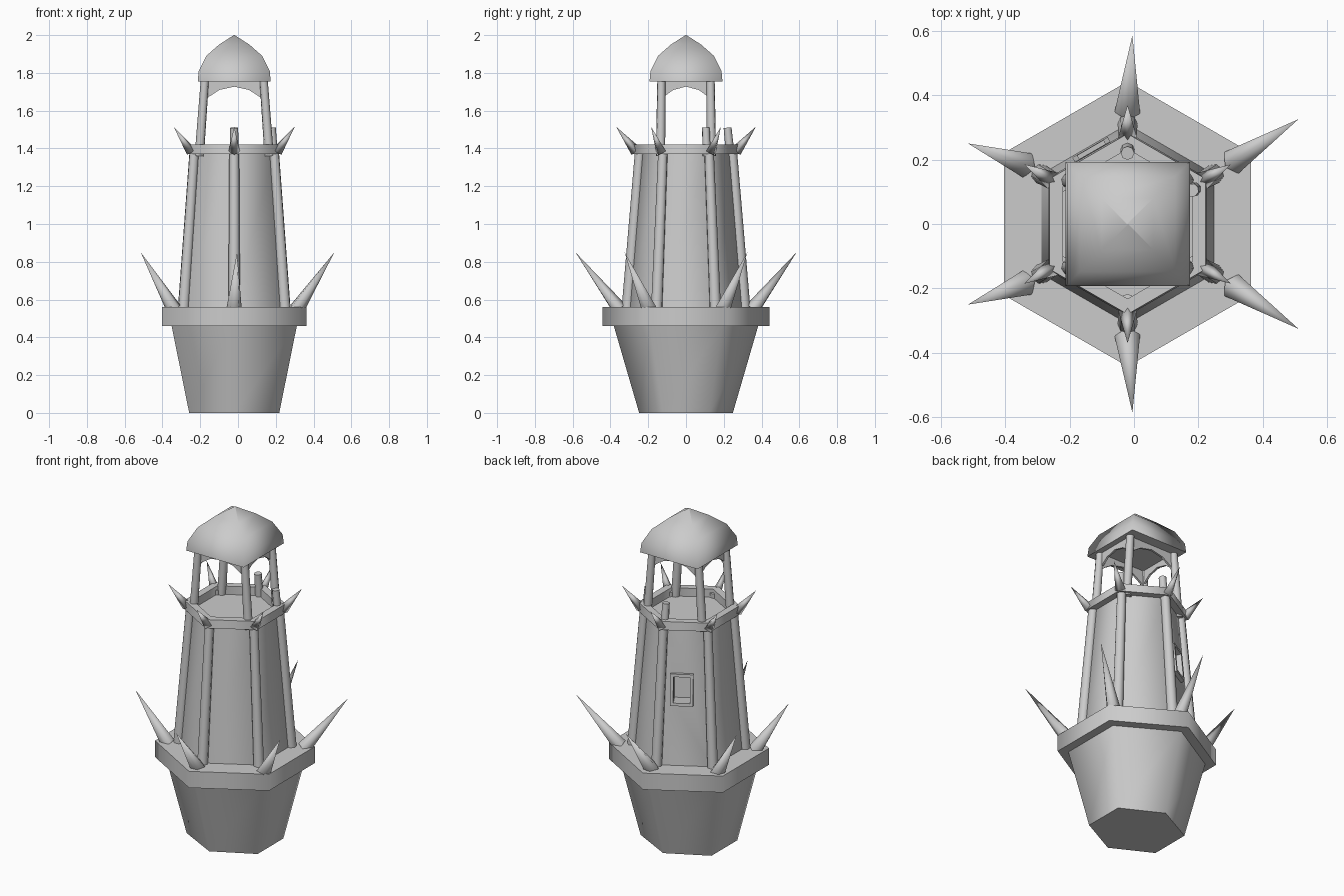
import bpy, bmesh
from math import sin, cos, pi, radians
from mathutils import Vector, Matrix

cube = bpy.data.objects.get("Cube")
if cube:
    bpy.data.objects.remove(cube, do_unlink=True)

stone = bpy.data.materials.new("grey_stone")
stone.use_nodes = True
GREY = (0.6, 0.6, 0.6, 1)
stone.diffuse_color = GREY
stone.node_tree.nodes["Principled BSDF"].inputs["Base Color"].default_value = GREY

CX = -0.02  # tower axis


def finish(name, bm, smooth=True):
    bmesh.ops.recalc_face_normals(bm, faces=bm.faces)
    for f in bm.faces:
        f.smooth = smooth
    mesh = bpy.data.meshes.new(name)
    bm.to_mesh(mesh)
    bm.free()
    mesh.materials.append(stone)
    obj = bpy.data.objects.new(name, mesh)
    bpy.context.collection.objects.link(obj)
    return obj


def hexagon(radius, z, stretch=1.0):
    """Hexagon with points toward +y and -y."""
    return [Vector((CX + radius * stretch * cos(a), radius * sin(a), z))
            for a in (radians(30 + 60 * k) for k in range(6))]


def square(half, z):
    return [Vector((CX + sx * half, sy * half, z))
            for sx, sy in ((1, 1), (-1, 1), (-1, -1), (1, -1))]


def loft(name, loops, closed=False, sharp_rows=()):
    """Skin equal loops; cap the ends unless the section is closed."""
    bm = bmesh.new()
    rows = [[bm.verts.new(p) for p in loop] for loop in loops]
    n = len(rows[0])
    pairs = list(zip(rows, rows[1:])) + ([(rows[-1], rows[0])] if closed else [])
    for a, b in pairs:
        for i in range(n):
            j = (i + 1) % n
            bm.faces.new((a[i], a[j], b[j], b[i]))
    if not closed:
        bm.faces.new(rows[0])
        bm.faces.new(rows[-1])
    for r in sharp_rows:
        for i in range(n):
            bm.edges.get((rows[r][i], rows[r][(i + 1) % n])).smooth = False
    return finish(name, bm)


def pole(name, start, end, r1, r2, sides=8):
    """Round or pointed bar between two points."""
    start, end = Vector(start), Vector(end)
    axis = end - start
    bm = bmesh.new()
    place = Matrix.Translation((start + end) / 2) @ axis.to_track_quat('Z', 'Y').to_matrix().to_4x4()
    bmesh.ops.create_cone(bm, cap_ends=True, segments=sides, radius1=r1, radius2=r2,
                          depth=axis.length, matrix=place)
    for e in bm.edges:
        if any(len(f.verts) == sides and sides > 4 for f in e.link_faces):
            e.smooth = False
    return finish(name, bm)


def box(name, size, place):
    bm = bmesh.new()
    bmesh.ops.create_cube(bm, size=1, matrix=place @ Matrix.Diagonal((*size, 1)))
    return finish(name, bm, False)


# Flared base, lower ledge, tapering tower and upper rim
loft("base", [hexagon(0.248, 0, 1.11), hexagon(0.385, 0.47)], sharp_rows=(0, 1))
loft("lower_ledge", [hexagon(0.442, 0.46), hexagon(0.442, 0.56)], sharp_rows=(0, 1))
tower = loft("tower_wall", [hexagon(0.31, 0.55), hexagon(0.24, 1.37)], sharp_rows=(0, 1))
loft("upper_rim", [hexagon(0.285, 1.37), hexagon(0.28, 1.42),
                   hexagon(0.232, 1.42), hexagon(0.232, 1.37)],
     closed=True, sharp_rows=(0, 1, 2, 3))

# Leaning corner columns
for k, (a, b) in enumerate(zip(hexagon(0.31, 0.55), hexagon(0.243, 1.4))):
    pole(f"corner_column_{k + 1}", a, b, 0.031, 0.026)

# Long spikes on the ledge, mirrored front to back
for side, tag in ((1, "back"), (-1, "front")):
    for label, foot, tip in (("left", (0.31, 0.195), (0.51, 0.325)),
                             ("middle", (CX, 0.355), (-0.005, 0.585)),
                             ("right", (-0.34, 0.185), (-0.515, 0.25))):
        pole(f"long_spike_{tag}_{label}", (foot[0], foot[1] * side, 0.55),
             (tip[0], tip[1] * side, 0.85), 0.042, 0.0, 5)

# Short spikes around the rim
for k, (a, b) in enumerate(zip(hexagon(0.265, 1.385), hexagon(0.37, 1.515))):
    pole(f"short_spike_{k + 1}", a, b, 0.03, 0.0, 4)

# Lantern posts and two broken stubs
for sx in (-1, 1):
    for sy in (-1, 1):
        pole(f"roof_post_{sx}_{sy}", (CX + sx * 0.185, sy * 0.135, 1.36),
             (CX + sx * 0.155, sy * 0.13, 1.77), 0.025, 0.022)
pole("broken_stub_back", (CX, 0.235, 1.36), (CX, 0.22, 1.51), 0.023, 0.021)
pole("broken_stub_left", (0.19, 0.11, 1.36), (0.18, 0.105, 1.51), 0.023, 0.021)

# Domed square roof
loft("roof", [square(0.193, 1.755), square(0.188, 1.81), square(0.148, 1.89),
              square(0.08, 1.95), square(0.002, 2.0)], sharp_rows=(0,))

# Arched valances between the posts
ARCH = [(-1, 1.65), (-0.85, 1.675), (-0.5, 1.71), (0, 1.727), (0.5, 1.71), (0.85, 1.675), (1, 1.65)]
for k in range(4):
    bm = bmesh.new()
    half, reach = (0.135, 0.158) if k % 2 else (0.155, 0.13)
    outline = [(half * u, z) for u, z in ARCH] + [(half, 1.76), (-half, 1.76)]
    panel = bm.faces.new([bm.verts.new((u, -reach, z)) for u, z in outline])
    out = bmesh.ops.extrude_face_region(bm, geom=[panel])["geom"]
    bmesh.ops.translate(bm, vec=(0, 0.012, 0),
                        verts=[v for v in out if isinstance(v, bmesh.types.BMVert)])
    bm.transform(Matrix.Translation((CX, 0, 0)) @ Matrix.Rotation(k * pi / 2, 4, 'Z'))
    finish(f"arch_{k + 1}", bm, False)

# Window pocket and frame on the back right wall
face = (Matrix.Translation((CX + 0.015, 0.01, 1.01)) @ Matrix.Rotation(radians(30), 4, 'Z')
        @ Matrix.Translation((0, 0.235, 0)) @ Matrix.Rotation(radians(5), 4, 'X'))
cutter = box("window_cutter", (0.095, 0.16, 0.155), face)
cutter.hide_render = True
cutter.hide_set(True)
cut = tower.modifiers.new("window", 'BOOLEAN')
cut.operation = 'DIFFERENCE'
cut.object = cutter
for s in (-1, 1):
    box(f"window_jamb_{s}", (0.017, 0.04, 0.185), face @ Matrix.Translation((s * 0.055, 0, 0)))
    box(f"window_bar_{s}", (0.127, 0.04, 0.017), face @ Matrix.Translation((0, 0, s * 0.085)))
